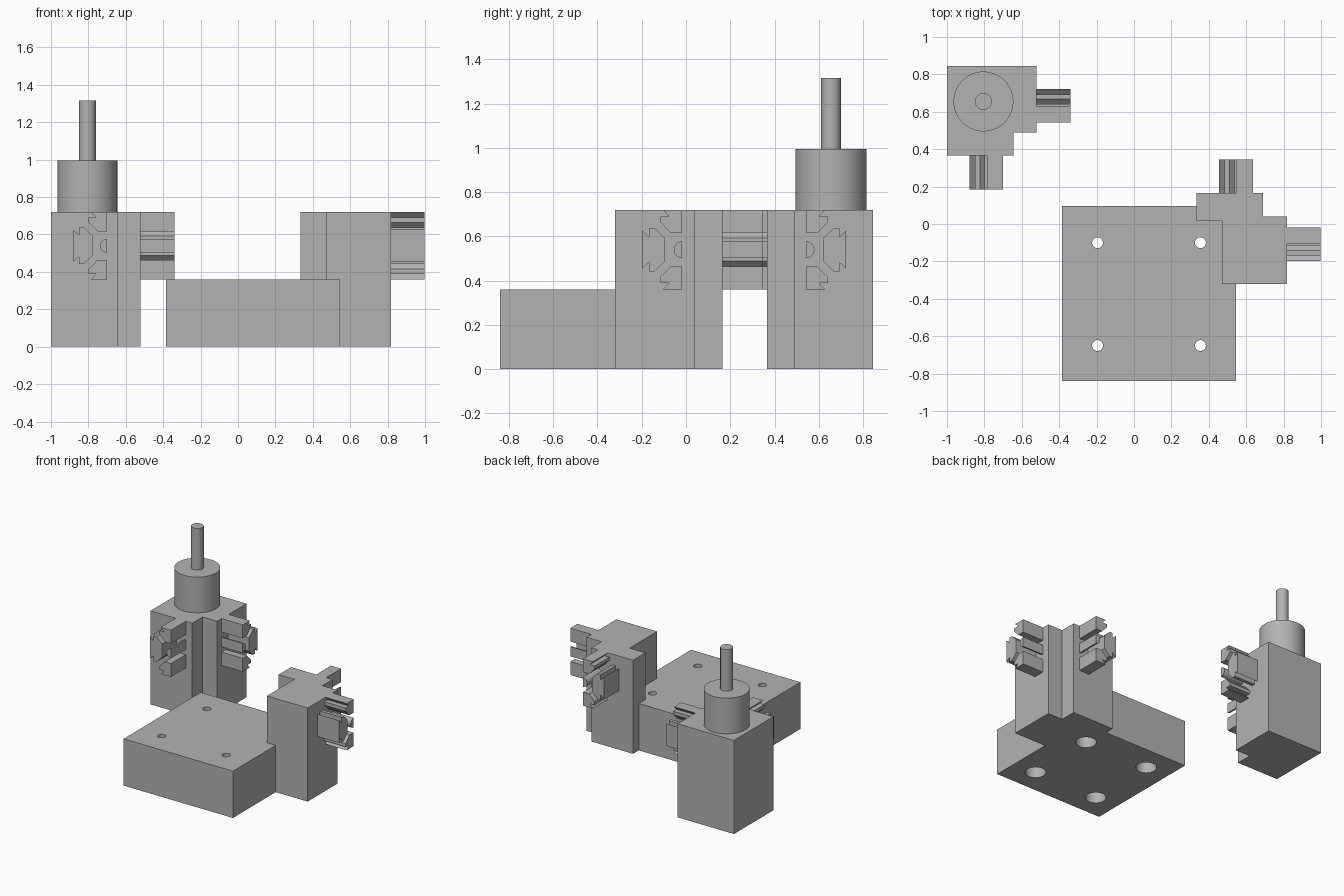
import bpy, bmesh, math

if "Cube" in bpy.data.objects:
    bpy.data.objects.remove(bpy.data.objects["Cube"])

grey = bpy.data.materials.new("plain grey")
grey.diffuse_color = (0.45, 0.45, 0.45, 1)
grey.use_nodes = True
grey.node_tree.nodes["Principled BSDF"].inputs["Base Color"].default_value = grey.diffuse_color


def prism(bm, start, end):
    """Solid between two matching outlines."""
    a = [bm.verts.new(p) for p in start]
    b = [bm.verts.new(p) for p in end]
    n = len(a)
    bm.faces.new(a)
    bm.faces.new(b[::-1])
    for i in range(n):
        bm.faces.new((a[i], a[(i + 1) % n], b[(i + 1) % n], b[i]))


def finish(name, bm):
    bmesh.ops.recalc_face_normals(bm, faces=bm.faces[:])
    mesh = bpy.data.meshes.new(name)
    bm.to_mesh(mesh)
    bm.free()
    mesh.materials.append(grey)
    ob = bpy.data.objects.new(name, mesh)
    bpy.context.collection.objects.link(ob)
    return ob


def slab(name, outline, z0, z1):
    bm = bmesh.new()
    prism(bm, [(x, y, z0) for x, y in outline], [(x, y, z1) for x, y in outline])
    return finish(name, bm)


def smooth(ob):
    bpy.ops.object.select_all(action='DESELECT')
    ob.select_set(True)
    bpy.context.view_layer.objects.active = ob
    bpy.ops.object.shade_smooth_by_angle(angle=math.radians(30))


def cylinder(name, x, y, r, z0, z1, sides=64):
    ring = [(x + r * math.cos(2 * math.pi * i / sides),
             y + r * math.sin(2 * math.pi * i / sides)) for i in range(sides)]
    ob = slab(name, ring, z0, z1)
    smooth(ob)
    return ob


def boolean(target, tool, operation):
    mod = target.modifiers.new(operation.lower(), 'BOOLEAN')
    mod.operation, mod.object, mod.solver = operation, tool, 'EXACT'
    bpy.context.view_layer.objects.active = target
    bpy.ops.object.modifier_apply(modifier=mod.name)
    bpy.data.objects.remove(tool)


# Slot key outline: (half width, distance from rail centre)
HALF = [(0.086, 0.18), (0.058, 0.15), (0.098, 0.15), (0.098, 0.124), (0.052, 0.077)]
RAIL_Z, LENGTH = 0.54, 0.18


def rail_keys(name, place):
    """Half of a slotted rail's negative: top, bottom and side keys, and bore pin."""
    top = [(0, 0.18)] + HALF + [(0, 0.077)]
    bottom = [(d, -h) for d, h in top]
    side = [(h, w) for w, h in HALF] + [(h, -w) for w, h in reversed(HALF)]
    pin = [(0.037 * math.cos(a), 0.037 * math.sin(a))
           for a in (math.pi * (i / 16 - 0.5) for i in range(17))]
    bm = bmesh.new()
    for shape in (top, bottom, side, pin):
        prism(bm, [place(d, RAIL_Z + h, 0) for d, h in shape],
              [place(d, RAIL_Z + h, LENGTH) for d, h in shape])
    smooth(finish(name, bm))


# Motor block with notched inner corner
slab("motor_block", [(-1, 0.365), (-0.645, 0.365), (-0.645, 0.49), (-0.52, 0.49),
                     (-0.52, 0.845), (-1, 0.845)], 0, 0.72)
cylinder("motor_body", -0.805, 0.655, 0.16, 0.72, 0.995)
cylinder("motor_shaft", -0.805, 0.655, 0.045, 0.995, 1.315)
rail_keys("motor_block_right_keys", lambda d, z, t: (-0.52 + t, 0.543 + d, z))
rail_keys("motor_block_front_keys", lambda d, z, t: (-0.70 - d, 0.365 - t, z))

# Mounting base joined with the corner column
base = slab("mounting_base", [(-0.385, -0.84), (0.545, -0.84),
                              (0.545, 0.095), (-0.385, 0.095)], 0, 0.36)
column = slab("corner_column", [(0.47, -0.32), (0.817, -0.32), (0.817, 0.04), (0.69, 0.04),
                                (0.69, 0.165), (0.335, 0.165), (0.335, 0.015), (0.47, 0.015)],
              0, 0.72)
boolean(base, column, 'UNION')

# Screw holes with wide counterbores underneath
for x in (-0.195, 0.355):
    for y in (-0.1, -0.65):
        boolean(base, cylinder("screw_hole", x, y, 0.029, -0.1, 0.5, 32), 'DIFFERENCE')
        boolean(base, cylinder("counterbore", x, y, 0.073, -0.1, 0.27, 32), 'DIFFERENCE')
smooth(base)

rail_keys("column_right_keys", lambda d, z, t: (0.817 + t, -0.018 - d, z))
rail_keys("column_back_keys", lambda d, z, t: (0.635 - d, 0.165 + t, z))
